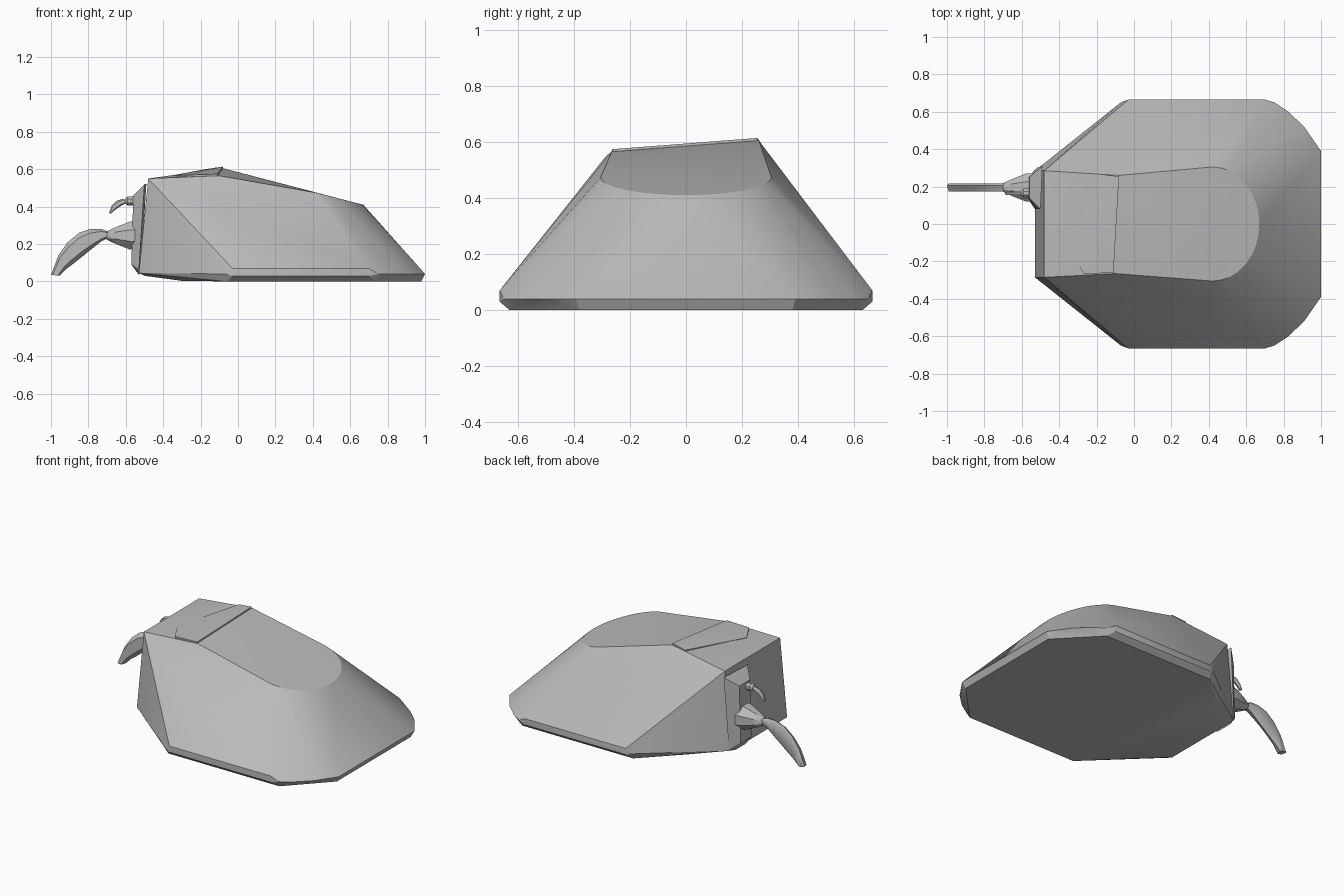
import bpy, bmesh, math
from mathutils import Vector

cube = bpy.data.objects.get("Cube")
if cube:
    bpy.data.objects.remove(cube)

grey = bpy.data.materials.new("shell grey")
grey.use_nodes = True
shade = (0.5, 0.5, 0.5, 1)
grey.diffuse_color = shade
bsdf = next(n for n in grey.node_tree.nodes if n.type == 'BSDF_PRINCIPLED')
bsdf.inputs["Base Color"].default_value = shade


def finish(name, bm, angle):
    bmesh.ops.recalc_face_normals(bm, faces=bm.faces)
    mesh = bpy.data.meshes.new(name)
    bm.to_mesh(mesh)
    bm.free()
    mesh.materials.append(grey)
    ob = bpy.data.objects.new(name, mesh)
    bpy.context.collection.objects.link(ob)
    bpy.ops.object.select_all(action='DESELECT')
    bpy.context.view_layer.objects.active = ob
    ob.select_set(True)
    bpy.ops.object.shade_smooth_by_angle(angle=math.radians(angle))
    return ob


def solid(name, points, angle=20):
    """Closed convex body around a handful of corners."""
    bm = bmesh.new()
    verts = [bm.verts.new(p) for p in points]
    res = bmesh.ops.convex_hull(bm, input=verts)
    spare = {g for g in res["geom_interior"] + res["geom_unused"]
             if isinstance(g, bmesh.types.BMVert)}
    bmesh.ops.delete(bm, geom=list(spare), context='VERTS')
    bmesh.ops.dissolve_limit(bm, angle_limit=0.01, verts=bm.verts, edges=bm.edges)
    return finish(name, bm, angle)


def lathe_x(name, centre, profile, sides):
    """Rings (x, radius) stacked along the x axis."""
    x0, y0, z0 = centre
    pts = []
    for x, r in profile:
        for i in range(sides):
            a = math.tau * (i + 0.5) / sides
            pts.append((x0 + x, y0 + r * math.cos(a), z0 + r * math.sin(a)))
    return solid(name, pts, 30)


def blade(name, outer, inner, y, half):
    """Curved blade between two edge paths in the xz plane, with thinned rims."""
    bm = bmesh.new()
    rings = []
    for (ax, az), (bx, bz) in zip(outer, inner):
        a, b = Vector((ax, y, az)), Vector((bx, y, bz))
        ring = []
        for t, w in ((0, .5), (.2, 1), (.8, 1), (1, .5), (.8, -1), (.2, -1)):
            p = a.lerp(b, t)
            ring.append(bm.verts.new((p.x, y + half * w, p.z)))
        rings.append(ring)
    for r, s in zip(rings, rings[1:]):
        for i in range(6):
            j = (i + 1) % 6
            bm.faces.new((r[i], r[j], s[j], s[i]))
    bm.faces.new(rings[0])
    bm.faces.new(rings[-1])
    return finish(name, bm, 40)


# Main shell: floor, rim, and sloping deck with a rounded nose
shell = [(-0.08, 0.26, 0.605), (-0.1, -0.265, 0.565)]
for s in (-1, 1):
    shell += [(-0.48, s * 0.285, 0.55), (-0.53, s * 0.285, 0.045), (-0.5, s * 0.27, 0.03)]
    shell += [(-0.3, s * 0.4, 0.003), (-0.06, s * 0.63, 0), (0.74, s * 0.63, 0), (0.98, s * 0.38, 0)]
    shell += [(x, s * 0.665, z) for x in (-0.03, 0.7) for z in (0.03, 0.07)]
    shell += [(-0.07, s * 0.65, 0.04)]
    # rounded front corner of the rim
    for x, y in ((0.75, 0.65), (0.82, 0.605), (0.91, 0.52), (1.0, 0.39)):
        shell.append((x, s * y, 0.04))
for i in range(17):
    a = math.pi * (i / 16 - 0.5)
    x = 0.42 + 0.25 * math.cos(a)
    shell.append((x, 0.305 * math.sin(a), 0.41 + 0.255 * (0.67 - x)))
solid("main_shell", shell, 25)

# Thin roof panel
roof = [(-0.34, -0.14, 0.56), (-0.27, -0.265, 0.56), (-0.11, -0.262, 0.565),
        (-0.08, 0.255, 0.605), (-0.18, 0.265, 0.59)]
solid("roof_panel", [(x, y, z + d) for x, y, z in roof for d in (-0.02, 0.009)])

# Rear mount on the left corner
mount = []
for x, z in ((-0.53, 0.035), (-0.57, 0.09), (-0.56, 0.46), (-0.51, 0.5)):
    mount += [(x, 0.14, z), (x, 0.25, z)]
mount += [(-0.5, 0.08, 0.52), (-0.53, 0.08, 0.06), (-0.49, 0.31, 0.52), (-0.52, 0.3, 0.05)]
solid("rear_mount", mount)

# Large hub and blade
lathe_x("large_hub", (-0.55, 0.195, 0.245),
        ((0.03, 0.085), (-0.03, 0.08), (-0.1, 0.05), (-0.15, 0.025), (-0.16, 0.012)), 8)
blade("large_blade",
      [(-0.69, 0.265), (-0.73, 0.28), (-0.79, 0.28), (-0.85, 0.26), (-0.91, 0.21), (-0.96, 0.14), (-1.0, 0.035)],
      [(-0.69, 0.235), (-0.73, 0.215), (-0.78, 0.175), (-0.83, 0.135), (-0.88, 0.095), (-0.92, 0.065), (-0.955, 0.03)],
      0.195, 0.022)

# Small hub and blade
lathe_x("small_hub", (-0.575, 0.165, 0.43),
        ((0.03, 0.018), (0.01, 0.026), (-0.015, 0.026), (-0.03, 0.012)), 8)
blade("small_blade",
      [(-0.59, 0.437), (-0.62, 0.44), (-0.65, 0.43), (-0.675, 0.405), (-0.69, 0.365)],
      [(-0.59, 0.422), (-0.615, 0.41), (-0.64, 0.395), (-0.66, 0.38), (-0.678, 0.363)],
      0.165, 0.01)
